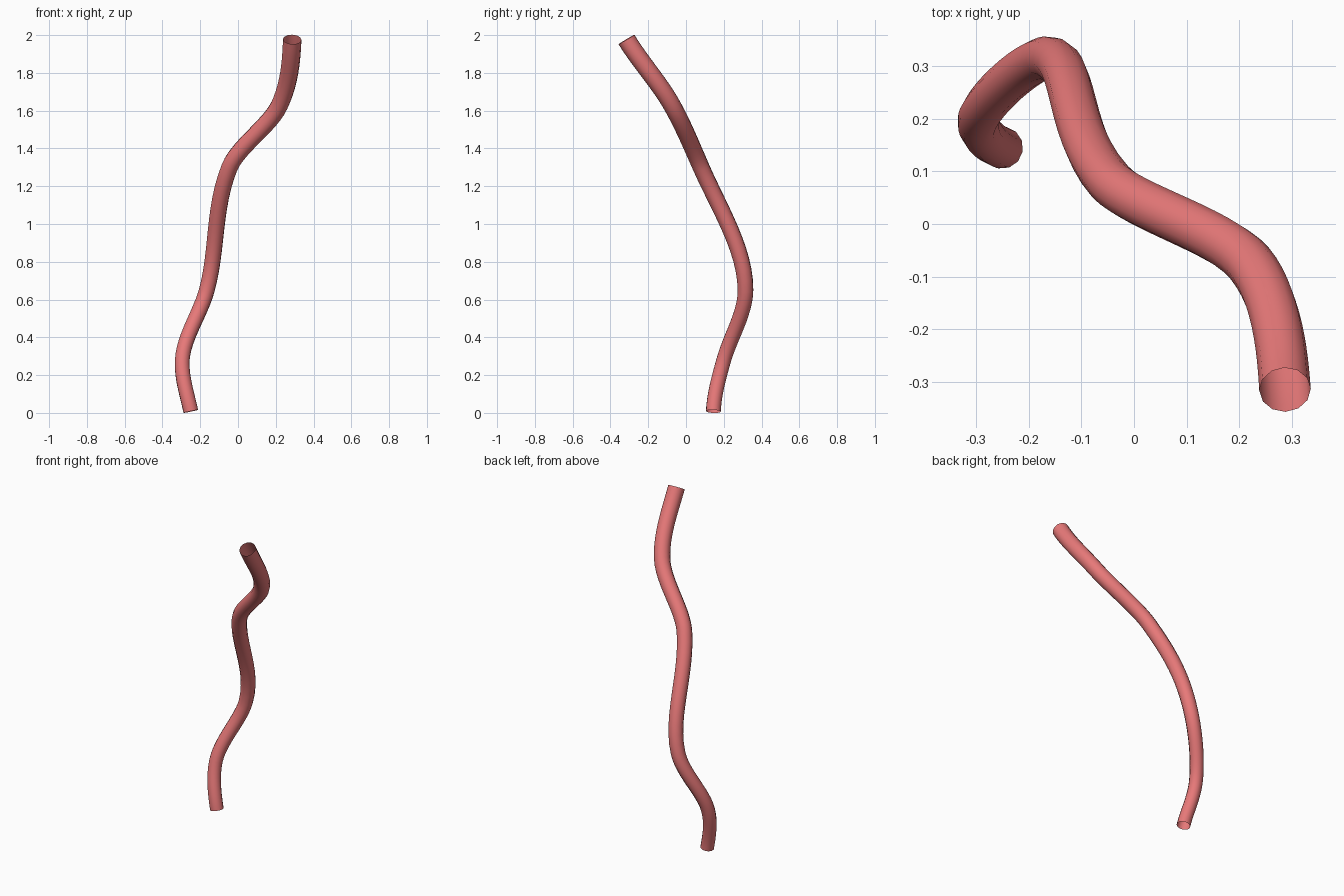
import bpy
from mathutils import Vector

if "Cube" in bpy.data.objects:
    bpy.data.objects.remove(bpy.data.objects["Cube"])

# Path stations: x, y, z, slope dx/dz, slope dy/dz, radius
stations = [
    (-0.25, 0.145, 0.008, -0.21, 0.04, 0.040),
    (-0.295, 0.20, 0.28, 0.06, 0.28, 0.040),
    (-0.165, 0.315, 0.65, 0.27, 0.00, 0.042),
    (-0.045, 0.08, 1.30, 0.40, -0.44, 0.045),
    (0.22, -0.075, 1.63, 0.46, -0.56, 0.047),
    (0.287, -0.315, 1.977, 0.04, -0.60, 0.049),
]

# Open round tube, 12 sides, slightly wider toward the top
curve = bpy.data.curves.new("bent_tube", "CURVE")
curve.dimensions = "3D"
curve.bevel_depth = 1.0
curve.bevel_resolution = 4
curve.resolution_u = 12
spline = curve.splines.new("BEZIER")
spline.bezier_points.add(len(stations) - 1)

for i, (x, y, z, sx, sy, r) in enumerate(stations):
    p = spline.bezier_points[i]
    p.handle_left_type = p.handle_right_type = "FREE"
    co, slope = Vector((x, y, z)), Vector((sx, sy, 1))
    before = z - stations[i - 1][2] if i > 0 else 0.3
    after = stations[i + 1][2] - z if i < len(stations) - 1 else 0.3
    p.co = co
    p.handle_left = co - slope * before / 3
    p.handle_right = co + slope * after / 3
    p.radius = r

tube = bpy.data.objects.new("bent_tube", curve)
bpy.context.collection.objects.link(tube)

# Red material
red = bpy.data.materials.new("red")
red.diffuse_color = (0.8, 0.19, 0.19, 1)
red.use_nodes = True
red.node_tree.nodes["Principled BSDF"].inputs["Base Color"].default_value = red.diffuse_color
curve.materials.append(red)

# Turn the curve into a smooth mesh
bpy.context.view_layer.objects.active = tube
tube.select_set(True)
bpy.ops.object.convert(target="MESH")
bpy.ops.object.shade_smooth()
